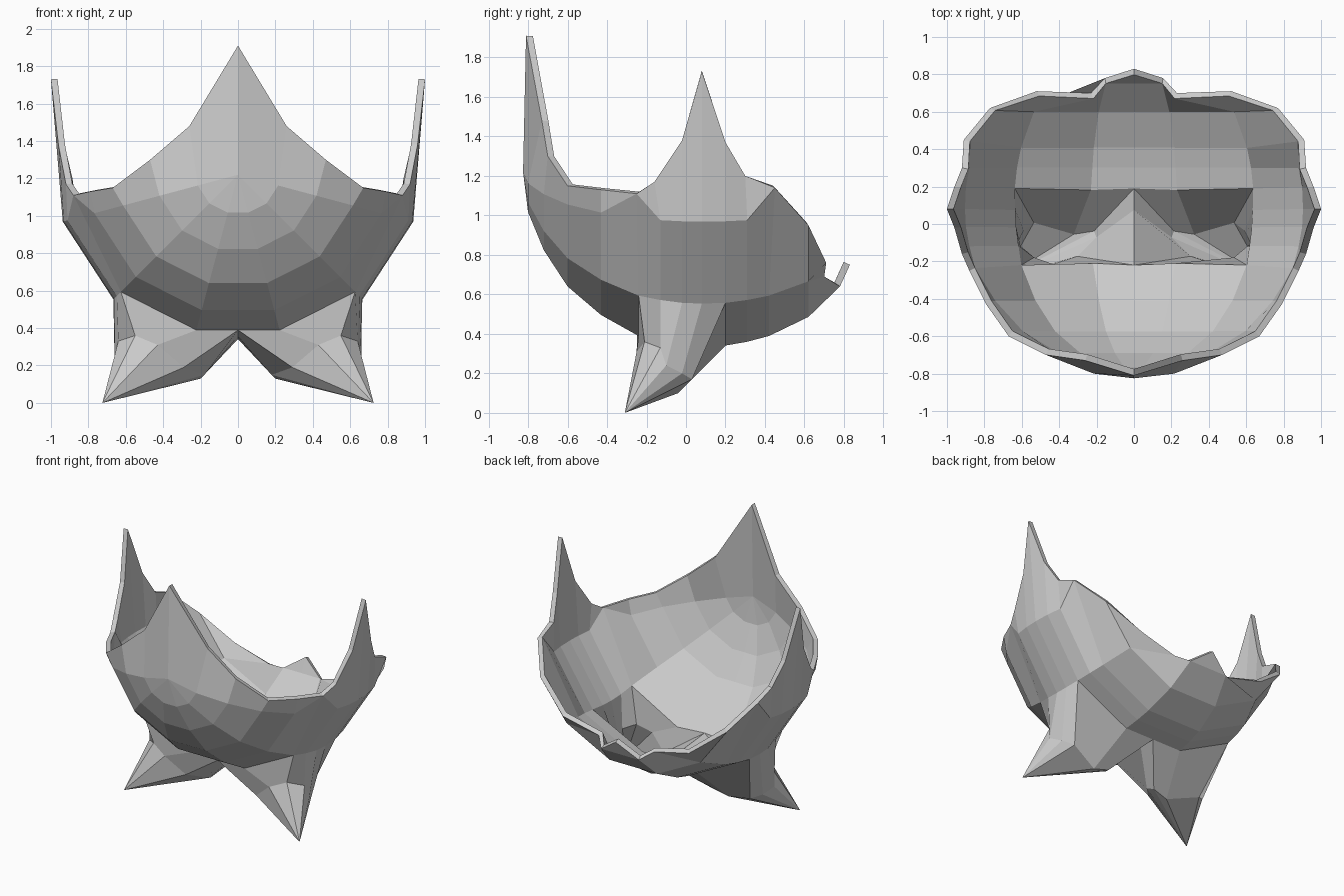
import bpy, bmesh
from math import sin, cos, radians
from mathutils import Vector

if "Cube" in bpy.data.objects:
    bpy.data.objects.remove(bpy.data.objects["Cube"])

CENTRE_Z = 1.22
# Ring position, ring radius and rim point, from front to back
RINGS = [
    (-.825, 0, (0, -.81, 1.91)),
    (-.80, .21, (.26, -.73, 1.48)),
    (-.72, .41, (.47, -.70, 1.30)),
    (-.60, .60, (.67, -.60, 1.15)),
    (-.43, .75, (.79, -.43, 1.13)),
    (-.24, .86, (.88, -.25, 1.11)),
    (-.13, .89, (.92, -.16, 1.17)),
    (-.02, .91, (.96, -.02, 1.38)),
    (.08, .915, (1, .08, 1.73)),
    (.20, .91, (.96, .20, 1.37)),
    (.31, .89, (.92, .30, 1.20)),
    (.42, .86, (.91, .45, 1.14)),
    (.62, .76, (.77, .62, .95)),
    (.78, .60, (.52, .71, .76)),
]
LEG_FIRST, LEG_LAST = 5, 9
# Middle loop and tip of one hollow leg
LEG_MID = [(.29, -.20, .19), (.43, -.25, .31), (.55, -.21, .36), (.64, -.13, .33),
           (.66, -.10, .24), (.62, -.02, .20), (.55, .03, .17), (.32, -.04, .10),
           (.20, -.03, .13), (.18, -.08, .15)]
LEG_TIP = (.725, -.31, 0)

bm = bmesh.new()


def face(*points):
    """Add a face and its mirror image, dropping repeated points."""
    pts = list(dict.fromkeys(tuple(p) for p in points))
    if len(pts) < 3:
        return
    bm.faces.new([bm.verts.new(p) for p in pts])
    bm.faces.new([bm.verts.new((-x, y, z)) for x, y, z in reversed(pts)])


def half_ring(y, radius, rim):
    """Floor centre, three points of a slightly widened 12-gon, then the rim."""
    pts = []
    for k in range(3):
        a, r = radians(15 + 30 * k), radius * (1 + .03 * k)
        pts.append((r * sin(a), y, CENTRE_Z - r * cos(a)))
    if y in (-.24, .42, .62):          # low rim: wall ends at the third point
        pts[2] = rim
    return [(0, y, pts[0][2])] + pts + [rim]


# Bowl with spiked rim, left open where the legs join
rows = [half_ring(*ring) for ring in RINGS]
rows[-1][2:4] = [(.23, .70, .69), rows[-1][4]]     # notch beside the rear point
for i, (r, s) in enumerate(zip(rows, rows[1:])):
    for c in range(4):
        if not (LEG_FIRST <= i < LEG_LAST and c < 2):
            face(r[c], r[c + 1], s[c + 1], s[c])

# Small rear point
face(rows[-1][0], rows[-1][1], (0, .83, .75))

# Hollow legs growing out of the bowl floor
front, back = rows[LEG_FIRST], rows[LEG_LAST]
crotch = tuple(Vector(front[0]).lerp(Vector(back[0]), .7))
base = (front[:2] + [row[2] for row in rows[LEG_FIRST:LEG_LAST + 1]]
        + [back[1], back[0], crotch])
n = len(base)
for i in range(n):
    j = (i + 1) % n
    face(base[i], base[j], LEG_MID[j], LEG_MID[i])
    face(LEG_MID[i], LEG_MID[j], LEG_TIP)

# Weld and orient outwards
bmesh.ops.remove_doubles(bm, verts=bm.verts, dist=.001)
bmesh.ops.recalc_face_normals(bm, faces=bm.faces)
nose = min(bm.faces, key=lambda f: f.calc_center_median().y)
if nose.normal.y > 0:
    bmesh.ops.reverse_faces(bm, faces=bm.faces)

mesh = bpy.data.meshes.new("spiked_bowl_with_legs")
bm.to_mesh(mesh)
bm.free()
shell = bpy.data.objects.new("spiked_bowl_with_legs", mesh)
bpy.context.collection.objects.link(shell)

# Wall thickness
wall = shell.modifiers.new("wall", 'SOLIDIFY')
wall.thickness = .035
wall.offset = -1
